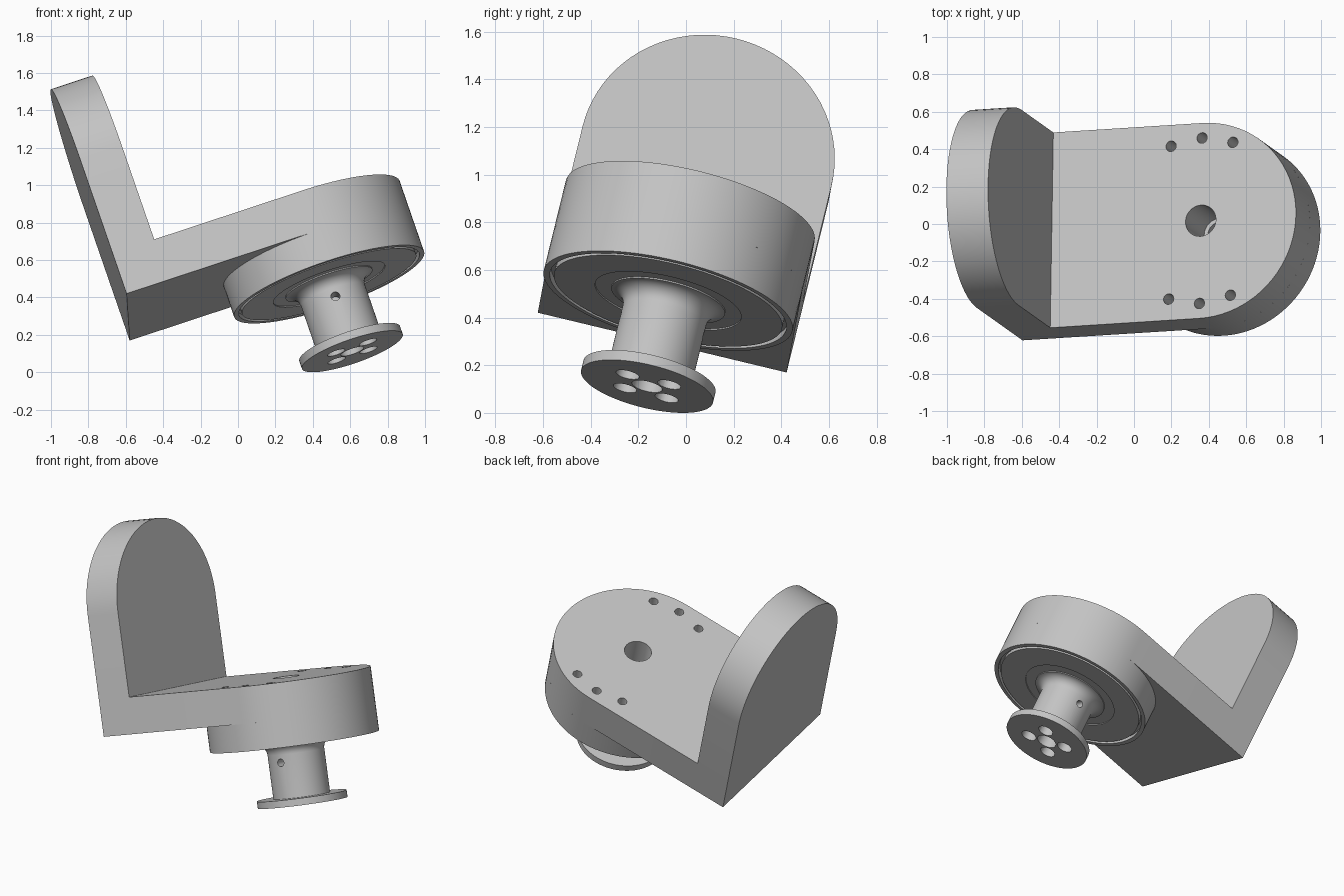
import bpy, bmesh, math
from mathutils import Matrix, Vector

cube = bpy.data.objects.get("Cube")
if cube:
    bpy.data.objects.remove(cube, do_unlink=True)

# Tilted frame: u runs along the arm, v across it, w is the arm normal
u = Vector((0.948, 0.06, 0.313)).normalized()
v = Vector((0.014, 0.972, -0.234))
v = (v - u * v.dot(u)).normalized()
w = u.cross(v)
FRAME = Matrix((u, v, w)).transposed().to_4x4()
FRAME.translation = (-0.5875, -0.10, 0.295)

THICK, R = 0.235, 0.537        # plate thickness, half width
REACH, HEIGHT = 1.075, 0.769   # centres of the two rounded ends
AXIS = Matrix.Translation((REACH, 0, 0))
# Upright plate drawn in (w, v) and extruded along u
UPRIGHT = Matrix(((0, 0, 1, 0), (0, 1, 0, 0), (1, 0, 0, 0), (0, 0, 0, 1)))

grey = bpy.data.materials.new("light_grey_metal")
grey.use_nodes = True
grey.diffuse_color = (0.55, 0.55, 0.55, 1)
grey.node_tree.nodes["Principled BSDF"].inputs["Base Color"].default_value = (0.55, 0.55, 0.55, 1)


def finish(name, bm, local):
    bm.transform(local)
    bmesh.ops.recalc_face_normals(bm, faces=bm.faces)
    mesh = bpy.data.meshes.new(name)
    bm.to_mesh(mesh)
    bm.free()
    mesh.materials.append(grey)
    obj = bpy.data.objects.new(name, mesh)
    bpy.context.collection.objects.link(obj)
    return obj


def round_plate(name, length, local, steps=40):
    """Plate with a square start and a semicircular end."""
    bm = bmesh.new()
    pts = [(0, -R)]
    for i in range(steps + 1):
        a = math.pi * (i / steps - 0.5)
        pts.append((length + R * math.cos(a), R * math.sin(a)))
    pts.append((0, R))
    face = bm.faces.new([bm.verts.new((x, y, 0)) for x, y in pts])
    top = bmesh.ops.extrude_face_region(bm, geom=[face])["geom"]
    moved = [g for g in top if isinstance(g, bmesh.types.BMVert)]
    bmesh.ops.translate(bm, verts=moved, vec=(0, 0, THICK))
    return finish(name, bm, local)


def lathe(name, profile, local, steps=96):
    """Closed (radius, height) profile spun around the local z axis."""
    bm = bmesh.new()
    vs = [bm.verts.new((r, 0, z)) for r, z in profile]
    es = [bm.edges.new((a, b)) for a, b in zip(vs, vs[1:] + vs[:1])]
    bmesh.ops.spin(bm, geom=vs + es, cent=(0, 0, 0), axis=(0, 0, 1),
                   angle=math.tau, steps=steps)
    bmesh.ops.remove_doubles(bm, verts=bm.verts, dist=1e-5)
    return finish(name, bm, local)


def drills(name, holes, local):
    """Cutter made of cylinders (x, y, z_low, z_high, radius)."""
    bm = bmesh.new()
    for x, y, lo, hi, r in holes:
        bmesh.ops.create_cone(bm, cap_ends=True, segments=28, radius1=r, radius2=r,
                              depth=hi - lo,
                              matrix=Matrix.Translation((x, y, (lo + hi) / 2)))
    return finish(name, bm, local)


def combine(target, tool, operation):
    tool.hide_render = True
    mod = target.modifiers.new("combine", 'BOOLEAN')
    mod.operation, mod.solver, mod.object = operation, 'EXACT', tool
    bpy.context.view_layer.objects.active = target
    bpy.ops.object.modifier_apply(modifier=mod.name)
    bpy.data.objects.remove(tool, do_unlink=True)


def ring(cx, radius, degrees, lo, hi, r):
    return [(cx + radius * math.cos(math.radians(d)), radius * math.sin(math.radians(d)),
             lo, hi, r) for d in degrees]


# L bracket with rounded ends
bracket = round_plate("angle_bracket", REACH, Matrix.Identity(4))
combine(bracket, round_plate("upright", HEIGHT, UPRIGHT), 'UNION')

# Bolt holes and centre holes in both plates
lo, hi = -0.1, THICK + 0.1
side = [67.5, 90, 112.5]
arm_holes = ring(REACH, 0.455, side + [-d for d in side], lo, hi, 0.029)
arm_holes.append((REACH, 0, lo, hi, 0.086))
combine(bracket, drills("arm_drill", arm_holes, Matrix.Identity(4)), 'DIFFERENCE')
up_holes = ring(HEIGHT, 0.36, range(0, 360, 60), lo, hi, 0.03)
up_holes.append((HEIGHT, 0, lo, hi, 0.181))
combine(bracket, drills("upright_drill", up_holes, UPRIGHT), 'DIFFERENCE')

# Drum under the arm, with a groove inside the rim and a shallow inner recess
BASE = -0.175
drum = lathe("drum_housing", [
    (0.086, 0), (R, 0), (R, BASE), (0.51, BASE), (0.51, BASE + 0.03),
    (0.492, BASE + 0.03), (0.492, BASE), (0.315, BASE), (0.315, BASE + 0.006),
    (0.086, BASE + 0.006)], AXIS)

# Output shaft with a fillet at the drum and a flange at the free end
END, FLANGE = -0.565, 0.045
fillet = [(0.245 - 0.065 * math.sin(a), BASE - 0.065 * (1 - math.cos(a)))
          for a in [i * math.pi / 16 for i in range(9)]]
shaft = lathe("output_shaft", [(0.065, -0.08), (0.1, -0.08), (0.1, BASE + 0.01),
              (0.245, BASE + 0.01)] + fillet + [
              (0.18, END + FLANGE), (0.285, END + FLANGE), (0.285, END), (0.065, END)], AXIS)
combine(shaft, drills("flange_drill", ring(0, 0.127, range(45, 360, 90),
        END - 0.05, END + 0.1, 0.05), AXIS), 'DIFFERENCE')

# Cross pin hole through the shaft
cross = Matrix.Translation((REACH, 0, -0.29)) @ Matrix.Rotation(math.pi / 2, 4, 'X')
combine(shaft, drills("pin_drill", [(0, 0, -0.3, 0.3, 0.024)], cross), 'DIFFERENCE')

# Tilt everything into place and shade
bpy.ops.object.select_all(action='DESELECT')
for part in (bracket, drum, shaft):
    part.data.transform(FRAME)
    part.select_set(True)
bpy.context.view_layer.objects.active = bracket
bpy.ops.object.shade_smooth_by_angle(angle=math.radians(30))
